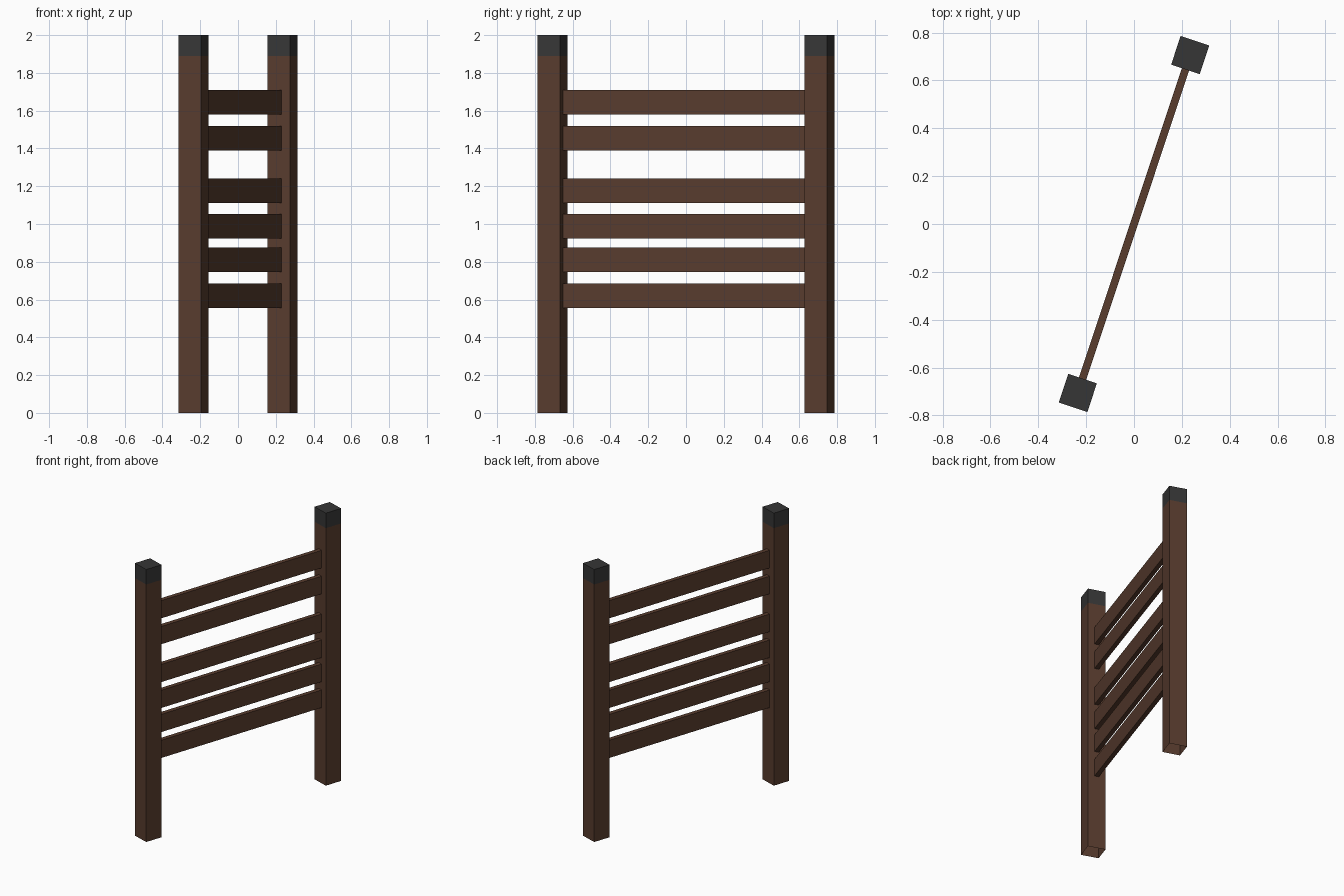
import bpy, bmesh, math
from mathutils import Matrix

if "Cube" in bpy.data.objects:
    bpy.data.objects.remove(bpy.data.objects["Cube"])

ANGLE = math.radians(-18.4)   # fence runs diagonally across the frame
POST = 0.126                  # post side
HALF = 0.744                  # centre to post centre


def material(name, rgb):
    m = bpy.data.materials.new(name)
    m.diffuse_color = (*rgb, 1)
    m.use_nodes = True
    m.node_tree.nodes["Principled BSDF"].inputs["Base Color"].default_value = m.diffuse_color
    return m


brown = material("brown_wood", (0.098, 0.045, 0.027))
dark = material("dark_grey_cap", (0.037, 0.037, 0.037))


def box(name, center, size, mat, open_axis, open_signs):
    """Box in fence space (length along y), open on hidden sides, turned into place."""
    bm = bmesh.new()
    bmesh.ops.create_cube(bm, size=1)
    bm.normal_update()
    hidden = [f for f in bm.faces if any(f.normal[open_axis] * s > 0.5 for s in open_signs)]
    bmesh.ops.delete(bm, geom=hidden, context='FACES_ONLY')
    bm.transform(Matrix.Rotation(ANGLE, 4, 'Z') @ Matrix.Translation(center)
                 @ Matrix.Diagonal((*size, 1)))
    me = bpy.data.meshes.new(name)
    bm.to_mesh(me)
    bm.free()
    me.materials.append(mat)
    ob = bpy.data.objects.new(name, me)
    bpy.context.collection.objects.link(ob)
    return ob


# Square posts with dark tops; undersides and the joint between are open
CAP_Z = 1.89
for side, label in ((-1, "front"), (1, "back")):
    y = side * HALF
    box(label + "_post", (0, y, CAP_Z / 2), (POST, POST, CAP_Z), brown, 2, (-1, 1))
    box(label + "_post_cap", (0, y, (CAP_Z + 2) / 2), (POST, POST, 2 - CAP_Z), dark, 2, (-1,))

# Six rails between the inner post faces
span = 2 * HALF - POST
for i, z in enumerate((0.62, 0.81, 0.987, 1.177, 1.455, 1.645)):
    box(f"rail_{i + 1}", (0, 0, z), (0.032, span, 0.13), brown, 1, (-1, 1))
